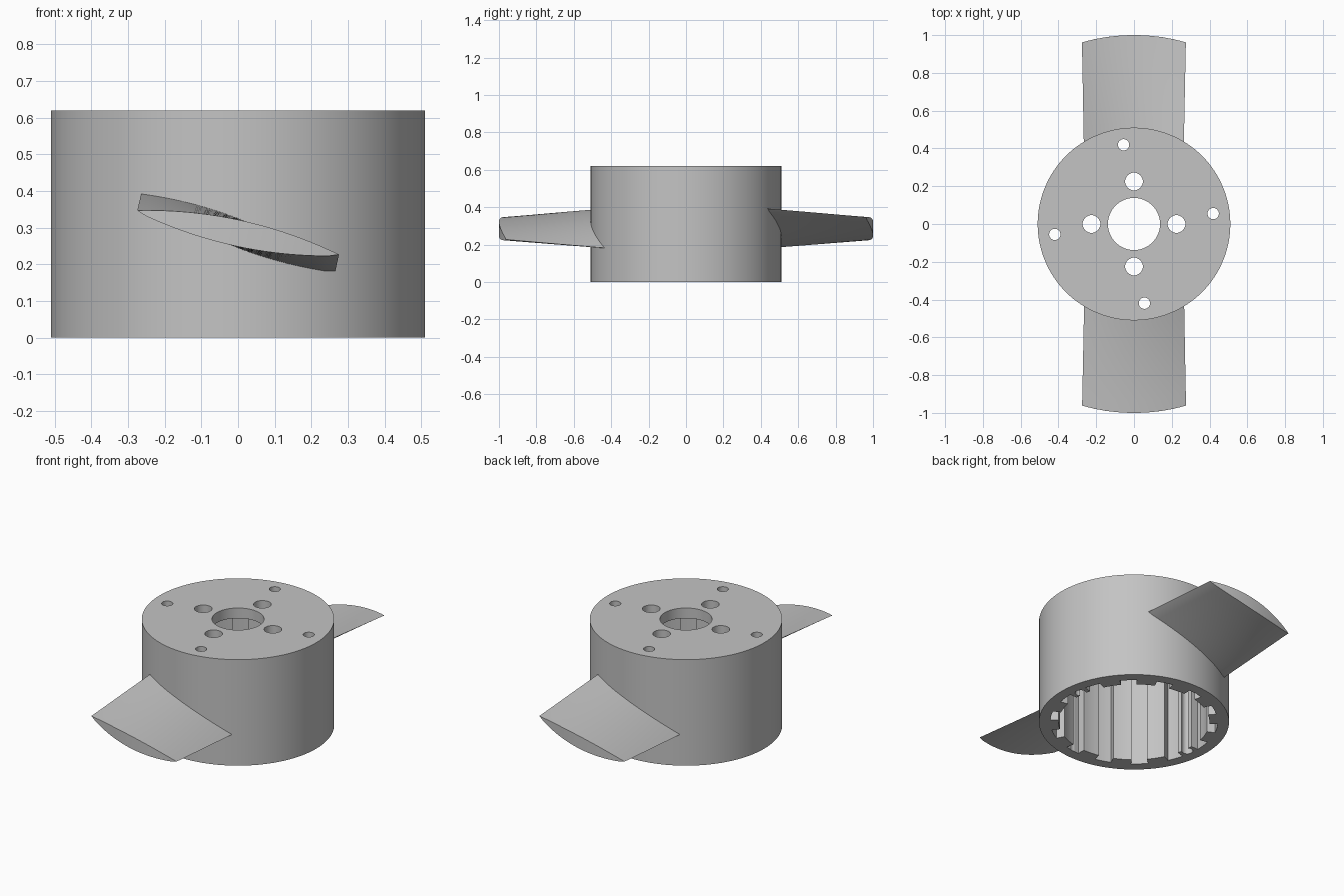
import bpy, bmesh, math
from math import sin, cos, radians, pi, sqrt
from mathutils import Matrix

if "Cube" in bpy.data.objects:
    bpy.data.objects.remove(bpy.data.objects["Cube"], do_unlink=True)

HUB_R, HUB_H, TOP_T = 0.51, 0.62, 0.06
POCKET_R, RIB_R, RIBS = 0.45, 0.405, 14
BOLT_ANGLE = 7.5

grey = bpy.data.materials.new("plain grey")
grey.use_nodes = True
grey.diffuse_color = (0.55, 0.55, 0.55, 1)
grey.node_tree.nodes["Principled BSDF"].inputs["Base Color"].default_value = (0.55, 0.55, 0.55, 1)


def make_object(name, bm):
    bmesh.ops.recalc_face_normals(bm, faces=bm.faces[:])
    mesh = bpy.data.meshes.new(name)
    bm.to_mesh(mesh)
    bm.free()
    mesh.materials.append(grey)
    obj = bpy.data.objects.new(name, mesh)
    bpy.context.collection.objects.link(obj)
    return obj


def prism(name, outline, z0, z1):
    bm = bmesh.new()
    low = [bm.verts.new((x, y, z0)) for x, y in outline]
    high = [bm.verts.new((x, y, z1)) for x, y in outline]
    bm.faces.new(low)
    bm.faces.new(high)
    n = len(outline)
    for i in range(n):
        j = (i + 1) % n
        bm.faces.new((low[i], low[j], high[j], high[i]))
    return make_object(name, bm)


def circle(r, n, cx=0.0, cy=0.0):
    return [(cx + r * cos(2 * pi * i / n), cy + r * sin(2 * pi * i / n)) for i in range(n)]


def select(obj):
    bpy.ops.object.select_all(action="DESELECT")
    obj.select_set(True)
    bpy.context.view_layer.objects.active = obj


def cut(target, cutter):
    cutter.hide_render = True
    mod = target.modifiers.new("cut", "BOOLEAN")
    mod.operation, mod.solver, mod.object = "DIFFERENCE", "EXACT", cutter
    select(target)
    bpy.ops.object.modifier_apply(modifier=mod.name)
    bpy.data.objects.remove(cutter, do_unlink=True)


# Hub: a cup open at the bottom
hub = prism("hub", circle(HUB_R, 128), 0, HUB_H)

# Ribbed cavity with alternating ribs and pockets
pitch = 360 / RIBS
rib = 14
cavity = []
for k in range(RIBS):
    start = BOLT_ANGLE + k * pitch - rib / 2
    for r, a0, width in ((RIB_R, start, rib), (POCKET_R, start + rib, pitch - rib)):
        for i in range(5):
            a = radians(a0 + width * i / 4)
            cavity.append((r * cos(a), r * sin(a)))
cut(hub, prism("cavity_cutter", cavity, -0.1, HUB_H - TOP_T))

# Shaft hole, four inner bolt holes and four small outer holes
cut(hub, prism("shaft_cutter", circle(0.138, 64), 0.5, 0.7))
for k in range(4):
    a = k * pi / 2
    cut(hub, prism("bolt_cutter", circle(0.047, 32, 0.225 * cos(a), 0.225 * sin(a)), 0.5, 0.7))
    a += radians(BOLT_ANGLE)
    cut(hub, prism("screw_cutter", circle(0.03, 24, 0.423 * cos(a), 0.423 * sin(a)), -0.1, 0.7))


# Blades: twisted lens sections whose ends follow cylinders around the axis
def blade(name, turn):
    bm = bmesh.new()
    steps, stations, half_thick = 20, 8, 0.033
    rings = []
    for s in range(stations + 1):
        r = 0.485 + (1 - 0.485) * s / stations
        t = (r - HUB_R) / (1 - HUB_R)
        half_w = 0.265 + 0.01 * t
        drop = 0.105 - 0.045 * t
        ring = []
        for i in range(2 * steps):
            u = -1 + 2 * i / steps if i <= steps else 3 - 2 * i / steps
            side = 1 if i <= steps else -1
            thick = side * (half_thick * (1 - u * u) + 0.002)
            x = half_w * u + thick * drop / half_w
            z = 0.285 - drop * u + thick
            ring.append(bm.verts.new((x, -sqrt(r * r - x * x), z)))
        rings.append(ring)
    n = 2 * steps
    for a, b in zip(rings, rings[1:]):
        for i in range(n):
            j = (i + 1) % n
            bm.faces.new((a[i], a[j], b[j], b[i]))
    # End caps as strips between upper and lower curves
    for ring in (rings[0], rings[-1]):
        for i in range(steps):
            corners = [ring[i], ring[i + 1], ring[(n - i - 1) % n], ring[(n - i) % n]]
            bm.faces.new(list(dict.fromkeys(corners)))
    bm.transform(Matrix.Rotation(turn, 4, "Z"))
    return make_object(name, bm)


parts = [hub, blade("front_blade", 0), blade("back_blade", pi)]
for part in parts:
    select(part)
    bpy.ops.object.shade_smooth_by_angle(angle=radians(30))
